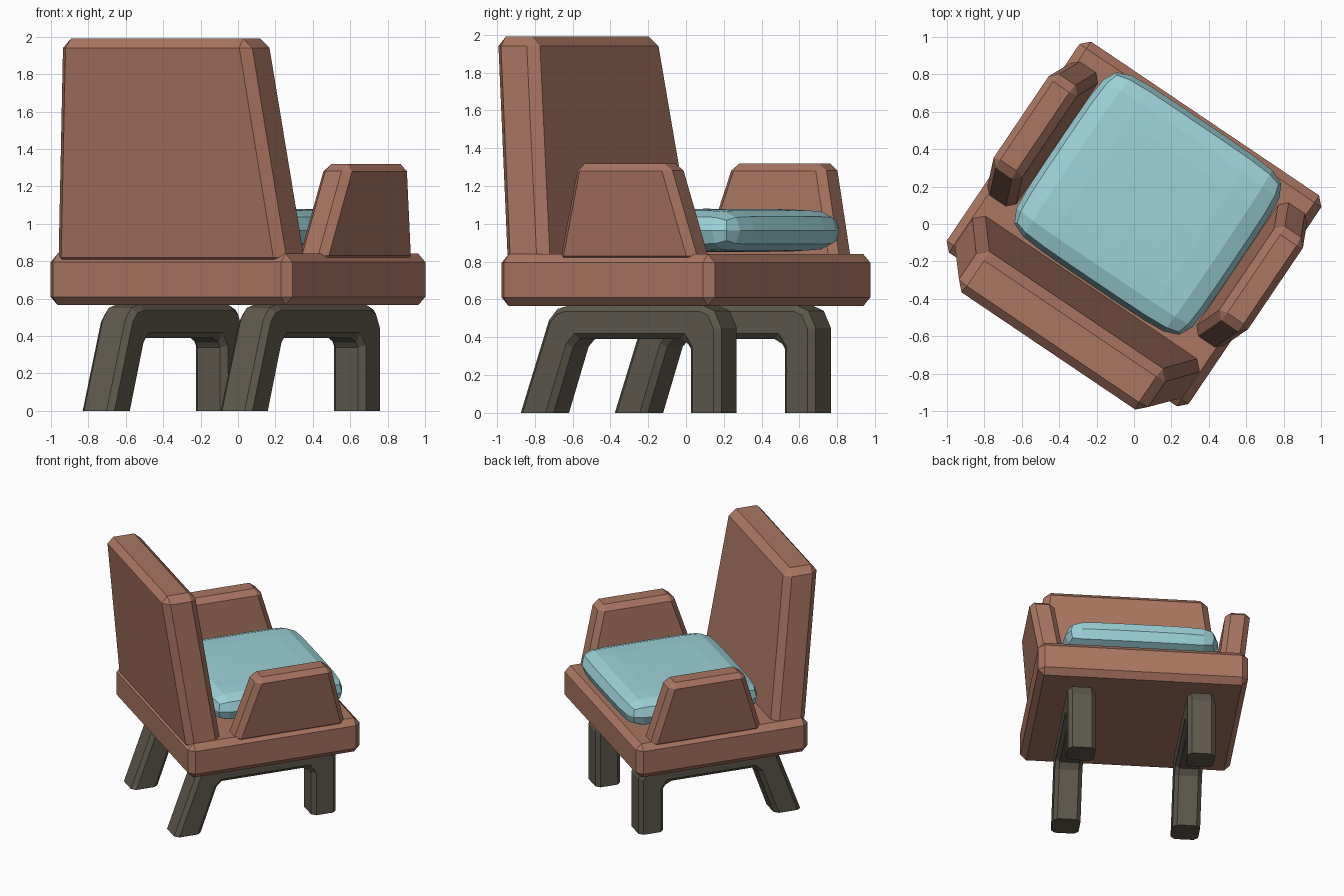
import bpy, bmesh, math

if "Cube" in bpy.data.objects:
    bpy.data.objects.remove(bpy.data.objects["Cube"])

TURN = math.radians(-34)  # whole chair is turned about z


def material(name, rgb):
    m = bpy.data.materials.new(name)
    m.diffuse_color = (*rgb, 1)
    m.use_nodes = True
    m.node_tree.nodes["Principled BSDF"].inputs["Base Color"].default_value = m.diffuse_color
    return m


BROWN = material("brown", (0.40, 0.18, 0.12))
BLUE = material("light_blue", (0.33, 0.64, 0.69))
DARK = material("dark_grey_brown", (0.115, 0.10, 0.075))


def finish(name, bm, mat, bevel=0):
    """Chamfer all sharp edges except those on the floor, then make the object."""
    bmesh.ops.recalc_face_normals(bm, faces=bm.faces[:])
    if bevel:
        sharp = [e for e in bm.edges if e.calc_face_angle(0) > math.radians(50)
                 and max(v.co.z for v in e.verts) > 0.001]
        bmesh.ops.bevel(bm, geom=sharp, offset=bevel, offset_type='OFFSET',
                        segments=1, profile=0.5, affect='EDGES')
    me = bpy.data.meshes.new(name)
    bm.to_mesh(me)
    bm.free()
    me.materials.append(mat)
    ob = bpy.data.objects.new(name, me)
    ob.rotation_euler.z = TURN
    bpy.context.collection.objects.link(ob)
    return ob


def block(name, low, high, mat, bevel):
    """Tapered box; low and high are (x0, x1, y0, y1, z)."""
    bm = bmesh.new()
    rings = []
    for x0, x1, y0, y1, z in (low, high):
        rings.append([bm.verts.new((x, y, z)) for x, y in
                      ((x0, y0), (x1, y0), (x1, y1), (x0, y1))])
    for r in rings:
        bm.faces.new(r)
    for i in range(4):
        j = (i + 1) % 4
        bm.faces.new((rings[0][i], rings[0][j], rings[1][j], rings[1][i]))
    return finish(name, bm, mat, bevel)


def frame(name, x, width, outline, mat, bevel):
    """Side outline in (y, z) extruded along x."""
    bm = bmesh.new()
    rings = [[bm.verts.new((x + s * width / 2, y, z)) for y, z in outline] for s in (-1, 1)]
    for r in rings:
        bm.faces.new(r)
    for i in range(len(outline)):
        bm.faces.new((rings[0][i - 1], rings[0][i], rings[1][i], rings[1][i - 1]))
    return finish(name, bm, mat, bevel)


# Seat slab and leaning backrest
block("seat", (-0.78, 0.78, -0.68, 0.68, 0.565), (-0.78, 0.78, -0.68, 0.68, 0.84), BROWN, 0.045)
block("backrest", (-0.74, 0.74, -0.67, -0.40, 0.77), (-0.605, 0.605, -0.825, -0.56, 1.99), BROWN, 0.05)

# Armrests and leg frames, one per side
LEGS = [(-0.705, 0), (-0.525, 0.49), (-0.47, 0.55), (-0.40, 0.567), (0.46, 0.567),
        (0.53, 0.54), (0.575, 0.45), (0.575, 0), (0.38, 0), (0.38, 0.34),
        (0.345, 0.39), (-0.33, 0.39), (-0.37, 0.35), (-0.495, 0)]
for side, s in (("left", -1), ("right", 1)):
    lo = sorted((s * 0.575, s * 0.76))
    hi = sorted((s * 0.64, s * 0.825))
    block(side + "_armrest", (*lo, -0.32, 0.57, 0.79), (*hi, -0.155, 0.43, 1.32), BROWN, 0.04)
    frame(side + "_leg_frame", s * 0.445, 0.205, LEGS, DARK, 0.03)

# Soft cushion: gridded box with pulled-in corners and a slight crown
bm = bmesh.new()
N = 4
W, D, Y, Z, H = 0.59, 0.54, 0.132, 0.965, 0.108
rows = {}
for k in (-1, 1):
    for i in range(N + 1):
        for j in range(N + 1):
            u, v = 2 * i / N - 1, 2 * j / N - 1
            pull = 0.97 if abs(u) == 1 and abs(v) == 1 else 1
            crown = 0.008 * (1 - u * u) * (1 - v * v)
            # grid lines pushed outwards so only the rim rounds off
            x, y = math.copysign(abs(u) ** 0.75, u), math.copysign(abs(v) ** 0.75, v)
            rows[i, j, k] = bm.verts.new((W * x * pull, Y + D * y * pull, Z + k * (H + crown)))
for i in range(N):
    for k in (-1, 1):
        for j in range(N):
            bm.faces.new([rows[c] for c in ((i, j, k), (i + 1, j, k), (i + 1, j + 1, k), (i, j + 1, k))])
    for e in (0, N):
        bm.faces.new([rows[c] for c in ((i, e, -1), (i + 1, e, -1), (i + 1, e, 1), (i, e, 1))])
        bm.faces.new([rows[c] for c in ((e, i, -1), (e, i + 1, -1), (e, i + 1, 1), (e, i, 1))])
cushion = finish("cushion", bm, BLUE)
sub = cushion.modifiers.new("soften", 'SUBSURF')
sub.levels = sub.render_levels = 1
